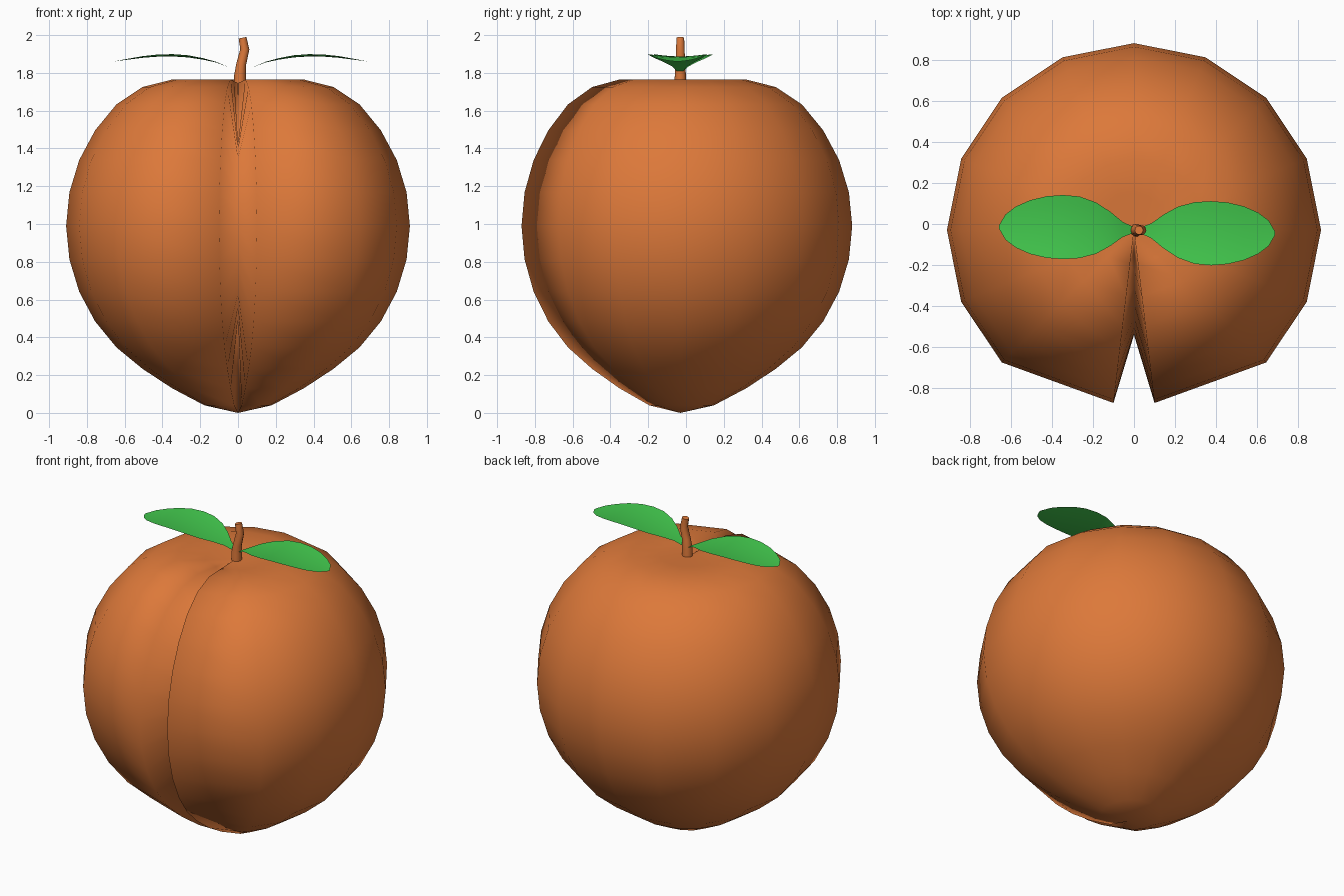
import bpy, math
from mathutils import Vector

if "Cube" in bpy.data.objects:
    bpy.data.objects.remove(bpy.data.objects["Cube"])


def material(name, rgb):
    m = bpy.data.materials.new(name)
    m.diffuse_color = (*rgb, 1)
    m.use_nodes = True
    m.node_tree.nodes["Principled BSDF"].inputs["Base Color"].default_value = m.diffuse_color
    return m


orange = material("peach_orange", (0.72, 0.19, 0.042))
green = material("leaf_green", (0.055, 0.58, 0.075))


def make(name, verts, faces, mat):
    me = bpy.data.meshes.new(name)
    me.from_pydata(verts, [], faces)
    me.materials.append(mat)
    for p in me.polygons:
        p.use_smooth = True
    ob = bpy.data.objects.new(name, me)
    bpy.context.collection.objects.link(ob)
    return ob


# Fruit: 16 x 16 sphere, flattened top, pointed base, deep front cleft
R, CY, CZ, N = 0.91, -0.03, 0.99, 16
adjusted = {0: 1.745, 1: 1.755, 2: 1.765, 3: 1.725, 14: 0.13, 15: 0.04, 16: 0.0}
ring_z = [adjusted.get(i, CZ + R * math.cos(math.pi * i / N)) for i in range(N + 1)]
verts = [(0, CY, ring_z[0])]
for i in range(1, N):
    r = R * math.sin(math.pi * i / N)
    for j in range(N):
        a = -math.pi / 2 + 2 * math.pi * j / N
        x, y, z = r * math.cos(a), r * math.sin(a), ring_z[i]
        if j == 0:                       # cleft floor pulled to the centre
            y, z = y * 0.56, CZ + (z - CZ) * 0.56
        elif j in (1, N - 1):            # lips pinched together
            x *= 0.287
        verts.append((x, y + CY, z))
verts.append((0, CY, ring_z[N]))
last = len(verts) - 1
faces = []
for j in range(N):
    k = (j + 1) % N
    faces.append((0, 1 + j, 1 + k))
    for i in range(N - 2):
        a, b = 1 + i * N, 1 + (i + 1) * N
        faces.append((a + j, b + j, b + k, a + k))
    b = 1 + (N - 2) * N
    faces.append((b + j, last, b + k))
make("fruit", verts, faces, orange)

# Stem: tapered bent tube (x, z, radius)
path = [(0.010, 1.66, 0.032), (0.011, 1.79, 0.031), (0.018, 1.85, 0.026),
        (0.036, 1.925, 0.024), (0.024, 1.986, 0.021)]
S = 10
verts, faces = [], []
for i, (x, z, r) in enumerate(path):
    p, q = path[max(i - 1, 0)], path[min(i + 1, len(path) - 1)]
    t = Vector((q[0] - p[0], 0, q[1] - p[1])).normalized()
    side = Vector((t.z, 0, -t.x))
    for j in range(S):
        a = 2 * math.pi * j / S
        verts.append(Vector((x, CY, z)) + side * r * math.cos(a) + Vector((0, r * math.sin(a), 0)))
for i in range(len(path) - 1):
    for j in range(S):
        k = (j + 1) % S
        faces.append((i * S + j, i * S + k, (i + 1) * S + k, (i + 1) * S + j))
top = (len(path) - 1) * S
faces += [tuple(range(S))[::-1], tuple(range(top, top + S))]
stem = make("stem", verts, faces, orange)
bpy.context.view_layer.objects.active = stem
stem.select_set(True)
bpy.ops.object.shade_smooth_by_angle(angle=math.radians(50))

# Leaves: arched, slightly cupped sheets (distance, height, half width)
leaf = [(0.00, 1.800, 0.012), (0.03, 1.812, 0.02), (0.07, 1.832, 0.037), (0.13, 1.855, 0.083),
        (0.20, 1.870, 0.125), (0.28, 1.882, 0.150), (0.36, 1.887, 0.156), (0.44, 1.886, 0.150),
        (0.52, 1.880, 0.131), (0.59, 1.871, 0.100), (0.64, 1.865, 0.062), (0.672, 1.860, 0.008)]
C = 8
for name, s in (("right_leaf", 1), ("left_leaf", -1)):
    verts, faces = [], []
    for d, z, w in leaf:
        mid = -0.015 * min(d / 0.3, 1)
        for c in range(C + 1):
            u = 2 * c / C - 1
            verts.append((0.015 + s * d, CY + s * (mid + u * w), z + 0.5 * (u * w) ** 2))
    n = C + 1
    for i in range(len(leaf) - 1):
        for c in range(C):
            faces.append((i * n + c, (i + 1) * n + c, (i + 1) * n + c + 1, i * n + c + 1))
    make(name, verts, faces, green)
